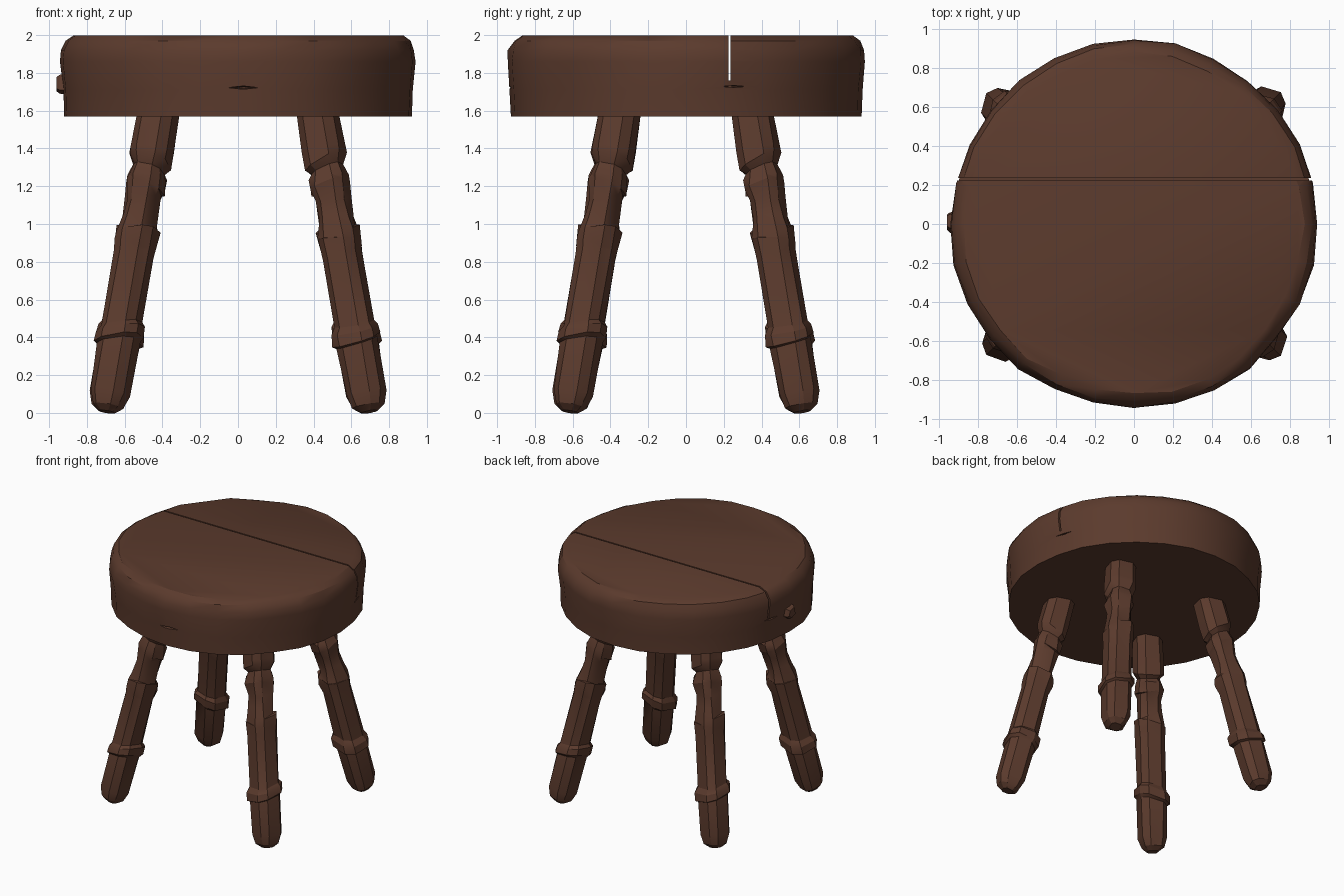
import bpy, bmesh, math, random
from mathutils import Vector, Matrix

cube = bpy.data.objects.get("Cube")
if cube:
    bpy.data.objects.remove(cube, do_unlink=True)

wood = bpy.data.materials.new("dark_brown_wood")
wood.use_nodes = True
BROWN = (0.105, 0.043, 0.026, 1)
wood.diffuse_color = BROWN
bsdf = wood.node_tree.nodes["Principled BSDF"]
bsdf.inputs["Base Color"].default_value = BROWN
bsdf.inputs["Roughness"].default_value = 0.9


def finish(name, bm, angle=30):
    """Turn a bmesh into a wooden object with sharp carved edges."""
    bmesh.ops.recalc_face_normals(bm, faces=bm.faces)
    mesh = bpy.data.meshes.new(name)
    bm.to_mesh(mesh)
    bm.free()
    mesh.materials.append(wood)
    obj = bpy.data.objects.new(name, mesh)
    bpy.context.collection.objects.link(obj)
    if angle:
        smooth(obj, angle)
    return obj


def smooth(obj, angle):
    bpy.ops.object.select_all(action='DESELECT')
    obj.select_set(True)
    bpy.context.view_layer.objects.active = obj
    bpy.ops.object.shade_smooth_by_angle(angle=math.radians(angle))


def loft(bm, rings):
    """Skin a list of point rings and cap both ends."""
    loops = [[bm.verts.new(p) for p in ring] for ring in rings]
    n = len(loops[0])
    for a, b in zip(loops, loops[1:]):
        for i in range(n):
            j = (i + 1) % n
            bm.faces.new((a[i], a[j], b[j], b[i]))
    bm.faces.new(loops[0][::-1])
    bm.faces.new(loops[-1])


def wedge_cutter(name, centre, outward, length, height):
    """Diamond-shaped sliver that carves a crack into the rim."""
    bm = bmesh.new()
    out = Vector(outward)
    side = Vector((-out.y, out.x, 0))
    up = Vector((0, 0, height / 2))
    c = Vector(centre)
    mouth = [c - side * length / 2, c - up, c + side * length / 2, c + up]
    rings = [[p + out * 0.05 for p in mouth],
             [c - out * 0.05 + (p - c) * 0.3 for p in mouth]]
    loft(bm, rings)
    return finish(name, bm, 0)


def carve(obj, cutter):
    cutter.hide_render = True
    mod = obj.modifiers.new("carve", 'BOOLEAN')
    mod.operation = 'DIFFERENCE'
    mod.solver = 'EXACT'
    mod.object = cutter
    bpy.context.view_layer.objects.active = obj
    bpy.ops.object.modifier_apply(modifier=mod.name)
    bpy.data.objects.remove(cutter, do_unlink=True)


# Seat: a thick, slightly uneven round slab with a worn top edge
random.seed(4)
SIDES = 28
wobble = [random.uniform(-0.008, 0.008) for _ in range(SIDES)]
profile = [(0.925, 1.57, 0), (0.93, 1.71, 0.003), (0.945, 1.86, 0.004),
           (0.938, 1.92, 0.006), (0.912, 1.97, 0.008), (0.87, 1.997, 0.012)]
rings = []
for r, z, rough in profile:
    ring = []
    for i in range(SIDES):
        a = math.tau * i / SIDES
        rad = r + wobble[i] + random.uniform(-rough, rough)
        ring.append((rad * math.cos(a), rad * math.sin(a), z))
    rings.append(ring)
bm = bmesh.new()
loft(bm, rings)
seat = finish("seat", bm, 0)

# Split between the two seat planks
bm = bmesh.new()
bmesh.ops.create_cube(bm, size=1, matrix=Matrix.Translation((0, 0.23, 1.9))
                      @ Matrix.Diagonal((2.2, 0.011, 0.28, 1)))
carve(seat, finish("plank_gap_cutter", bm, 0))

# Cracks in the rim
for centre, out, length, height in [
        ((0.03, -0.93, 1.722), (0, -1, 0), 0.26, 0.026),
        ((0.905, 0.26, 1.728), (0.96, 0.28, 0), 0.28, 0.02),
        ((-0.905, 0.2, 1.75), (-0.97, 0.22, 0), 0.22, 0.02)]:
    carve(seat, wedge_cutter("crack_cutter", centre, out, length, height))
smooth(seat, 32)

# Splintered peg on the rim
bm = bmesh.new()
peg = [(-0.045, 1.71), (0.02, 1.69), (0.06, 1.72), (0.05, 1.775), (-0.02, 1.79)]
loft(bm, [[(x, 0.015 + (y - 0.015) * s, 1.74 + (z - 1.74) * s) for y, z in peg]
          for x, s in ((-0.88, 1.1), (-0.945, 1.0), (-0.96, 0.75))])
finish("rim_peg", bm, 20)

# Leg outline: height along the leg, radius, unevenness, slant of the ring
leg_profile = [
    (0.0, 0.045, 0.004, 0), (0.03, 0.085, 0.006, 0), (0.1, 0.108, 0.004, 0),
    (0.37, 0.114, 0.004, 0.03), (0.385, 0.13, 0.008, 0.04),
    (0.44, 0.132, 0.01, 0.04), (0.47, 0.108, 0.004, 0.03),
    (0.84, 0.108, 0.004, -0.02), (0.9, 0.118, 0.008, 0.03),
    (0.96, 0.118, 0.008, -0.03), (1.01, 0.09, 0.008, 0.04),
    (1.14, 0.094, 0.01, -0.03), (1.2, 0.108, 0.008, 0.03),
    (1.25, 0.104, 0.008, 0), (1.295, 0.086, 0.004, 0.02),
    (1.335, 0.116, 0.005, 0.04), (1.4, 0.118, 0.003, 0),
    (1.64, 0.112, 0.002, 0)]


def leg(name, sx, sy, spin):
    random.seed(11)
    foot = Vector((0.695 * sx, 0.615 * sy, 0.006))
    top = Vector((0.415 * sx, 0.345 * sy, 1.62))
    axis = top - foot
    turn = Vector((0, 0, 1)).rotation_difference(axis)
    sides = 8
    rings = []
    for h, r, rough, slant in leg_profile:
        ring = []
        for i in range(sides):
            a = math.tau * (i + 0.25 * (i % 2)) / sides + spin
            rad = r + random.uniform(-rough, rough)
            lift = slant * math.cos(a - spin - h * 5)
            p = Vector((rad * math.cos(a), rad * math.sin(a), h * 1.02 + lift))
            ring.append(foot + turn @ p)
        rings.append(ring)
    bm = bmesh.new()
    loft(bm, rings)
    # Chip the ring edges into small facets
    bmesh.ops.triangulate(bm, faces=[f for f in bm.faces if len(f.verts) == 4])
    finish(name, bm, 28)


for name, sx, sy, spin in [("front_left_leg", 1, -1, -0.8),
                           ("front_right_leg", -1, -1, -2.4),
                           ("back_left_leg", 1, 1, 0.8),
                           ("back_right_leg", -1, 1, 2.4)]:
    leg(name, sx, sy, spin)
